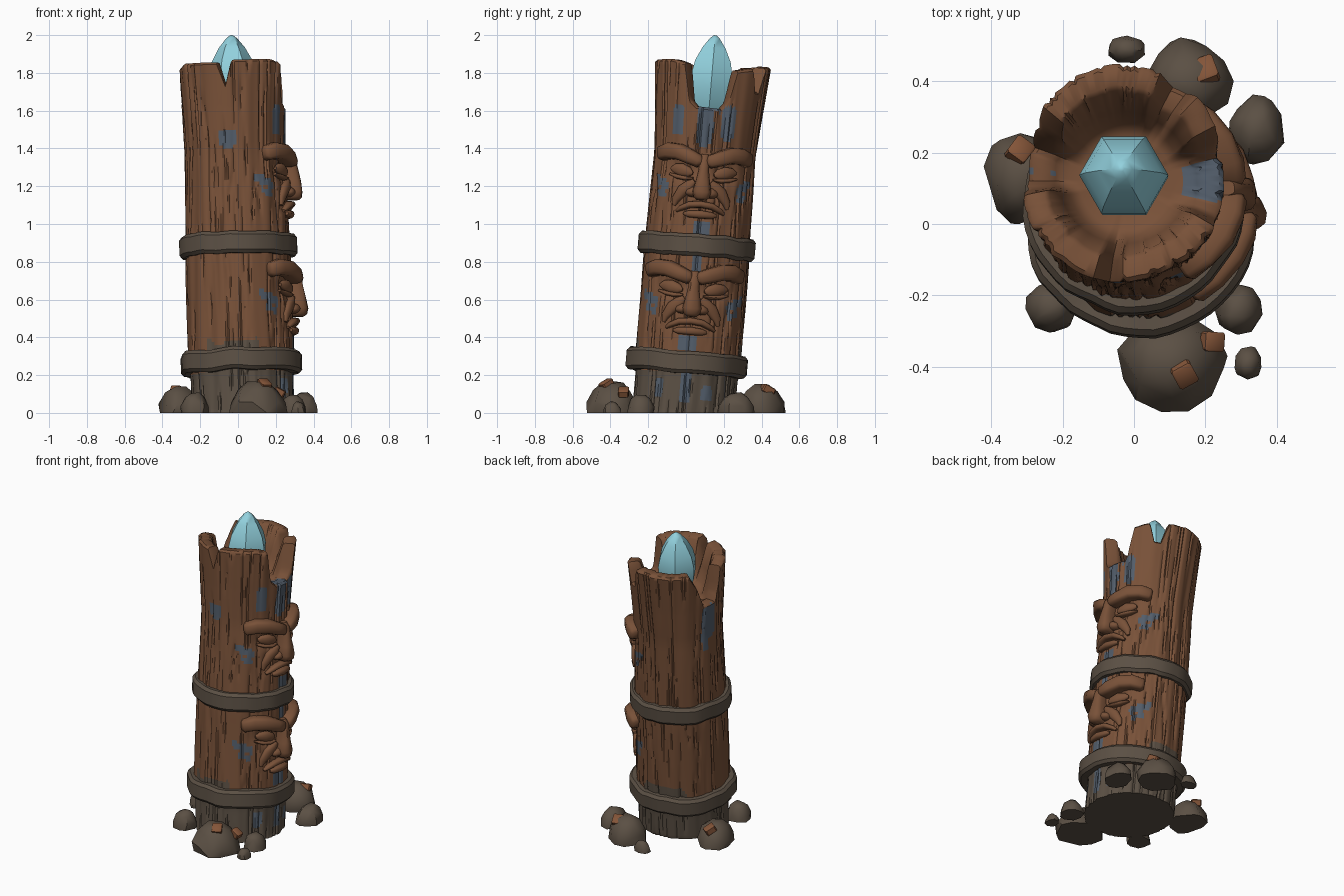
import bpy, bmesh, math, random
from mathutils import Vector, Matrix, noise

if "Cube" in bpy.data.objects:
    bpy.data.objects.remove(bpy.data.objects["Cube"])

random.seed(4)


def material(name, rgb):
    m = bpy.data.materials.new(name)
    m.diffuse_color = (*rgb, 1)
    m.use_nodes = True
    m.node_tree.nodes["Principled BSDF"].inputs["Base Color"].default_value = m.diffuse_color
    return m


WOOD = material("brown wood", (0.19, 0.083, 0.040))
STONE = material("grey stone", (0.105, 0.080, 0.058))
PAINT = material("blue paint", (0.085, 0.110, 0.145))
CRYSTAL = material("pale crystal", (0.29, 0.64, 0.73))
CHIP = material("orange chip", (0.23, 0.090, 0.040))

# The whole pole leans backwards and slightly to the left
AXIS = Vector((-0.03, 0.085, 1)).normalized()
LEAN = Matrix.Translation((0.025, -0.015, 0)) @ \
    Vector((0, 0, 1)).rotation_difference(AXIS).to_matrix().to_4x4()


def finish(name, bm, mats, lean=True, angle=38):
    if lean:
        bm.transform(LEAN)
    for v in bm.verts:
        v.co.z = max(v.co.z, 0)
    bmesh.ops.recalc_face_normals(bm, faces=bm.faces[:])
    me = bpy.data.meshes.new(name)
    bm.to_mesh(me)
    bm.free()
    for m in mats:
        me.materials.append(m)
    for p in me.polygons:
        p.use_smooth = True
    me.set_sharp_from_angle(angle=math.radians(angle))
    ob = bpy.data.objects.new(name, me)
    bpy.context.collection.objects.link(ob)
    return ob


def skin(bm, rings, closed=True, cap=False, loop=False):
    """Bridge rows of points with quads."""
    rows = [[bm.verts.new(p) for p in r] for r in rings]
    n = len(rows[0])
    pairs = list(zip(rows, rows[1:])) + ([(rows[-1], rows[0])] if loop else [])
    for a, b in pairs:
        for i in range(n if closed else n - 1):
            k = (i + 1) % n
            bm.faces.new((a[i], a[k], b[k], b[i]))
    if cap:
        bm.faces.new(rows[0][::-1])
        bm.faces.new(rows[-1])


def polar(deg, r, z):
    a = math.radians(deg)
    return Vector((r * math.cos(a), r * math.sin(a), z))


def lerp_table(tab, x):
    for (x0, y0), (x1, y1) in zip(tab, tab[1:]):
        if x0 <= x <= x1:
            return y0 + (y1 - y0) * (x - x0) / (x1 - x0)
    return tab[-1][1]


# Hollow log with a broken rim
RIM = [(-180, 1.60), (-174, 1.66), (-168, 1.82), (-150, 1.84), (-106, 1.83), (-98, 1.71),
       (-91, 1.84), (-45, 1.845), (-30, 1.83), (-23, 1.64), (-14, 1.605), (14, 1.60),
       (21, 1.64), (28, 1.81), (47, 1.83), (54, 1.71), (62, 1.71), (70, 1.84),
       (90, 1.85), (140, 1.84), (150, 1.75), (160, 1.61), (180, 1.60)]
RADIUS = [(-1, 0.27), (0.18, 0.27), (0.3, 0.28), (0.8, 0.28), (1.4, 0.268), (1.6, 0.272), (1.9, 0.283)]
FACES = (0, 0.62)


def log_radius(deg, z):
    r = lerp_table(RADIUS, z)
    r += max(0, z - 1.35) * 0.05 * abs(math.sin(math.radians(deg)))
    d = polar(deg, 1, 0)
    r += 0.010 * noise.noise((d.x * 5, d.y * 5, z * 1.3))
    crack = noise.noise((d.x * 9 + 7, d.y * 9, z * 0.9))
    r -= 0.012 * max(0, 1 - abs(crack) * 9)
    for f in FACES:                                   # eye sockets and mouth slit
        e = ((abs(deg) - 24) / 15) ** 2 + ((z - f - 0.655) / 0.05) ** 2
        r -= 0.03 * math.exp(-e)
        r -= 0.015 * math.exp(-(deg / 20) ** 2 - ((z - f - 0.455) / 0.02) ** 2)
    return r


# Painted patches: angle, height, half angle, half height, slope per degree
PATCHES = [(-2, .36, 10, .045, 0), (3, .97, 9, .045, 0), (1, .79, 6, .05, 0),
           (-32, .12, 6, .05, 0), (0, .13, 7, .08, 0), (25, .10, 7, .04, 0),
           (-35, 1.54, 7, .085, 0), (-3, 1.52, 10, .11, 0), (24, 1.54, 8, .09, 0),
           (-98, 1.44, 10, .05, 0), (170, 1.5, 12, .11, 0), (162, 1.4, 5, .09, 0)]
for f in FACES:
    for s in (-1, 1):
        PATCHES += [(s * 55, f + .59, 14, .026, s * .0018), (s * 52, f + .53, 9, .018, s * .0018)]


def inside(p, deg, z):
    da = deg - p[0]
    return (da / p[2]) ** 4 + ((z - p[1] - da * p[4]) / p[3]) ** 4 < 1


def log():
    n, low, up = 180, 82, 14
    degs = [-180 + 360 * i / n for i in range(n)]
    tops = [lerp_table(RIM, d) for d in degs]
    rings = []
    for j in range(low + 1):
        z = -0.05 + 1.61 * j / low
        rings.append([polar(d, log_radius(d, z), z) for d in degs])
    for j in range(1, up + 1):
        zs = [1.56 + (h - 1.56) * j / up for h in tops]
        rings.append([polar(d, log_radius(d, z), z) for d, z in zip(degs, zs)])
    for inset, rise in ((0.012, 0.012), (0.06, 0.012), (0.075, 0.0)):
        rings.append([polar(d, log_radius(d, h) - inset, h + rise) for d, h in zip(degs, tops)])
    for r, t in ((0.185, 0.5), (0.16, 0.1), (0.13, 0.0), (0.01, 0.0)):
        rings.append([polar(d, r, 1.59 + (h - 1.59) * t) for d, h in zip(degs, tops)])
    bm = bmesh.new()
    skin(bm, rings, cap=True)
    for face in bm.faces:
        c = face.calc_center_median()
        deg, r = math.degrees(math.atan2(c.y, c.x)), math.hypot(c.x, c.y)
        jag = 0.03 * noise.noise((c.x * 14, c.y * 14, 0))
        if any(inside(p, deg, c.z) for p in PATCHES) and r > 0.2 \
                or (abs(deg) < 14 and 0.15 < r < 0.27 and 1.58 < c.z < 1.64):
            face.material_index = 2
        elif c.z < 0.21 or (70 < abs(deg) < 130 and c.z < 0.375 + jag * 1.5):
            face.material_index = 1
    finish("log", bm, [WOOD, STONE, PAINT], angle=45)


log()


# Two rough stone bands
def band(name, z, r, hh):
    prof = [(0.25, -hh), (r - .016, -hh), (r, -hh + .018), (r, hh - .018), (r - .016, hh), (0.25, hh)]
    rings = []
    for i in range(48):
        d = 360 * i / 48
        v = polar(d, 3, z * 5)
        w, b = 0.012 * noise.noise(v), 0.012 * noise.noise(v + Vector((9, 3, 1)))
        rings.append([polar(d, pr + (w if pr > .26 else 0), z + pz + b) for pr, pz in prof])
    bm = bmesh.new()
    skin(bm, rings, loop=True)
    finish(name, bm, [STONE])


band("lower_band", 0.265, 0.322, 0.058)
band("upper_band", 0.885, 0.309, 0.058)


# Carved features: rounded bars lofted over the log surface
# stations: angle, height, half width, half depth
def carve(name, stations, side=1, dz=0, power=0.6):
    pts = [(s[0] * side, s[1] + dz, s[2], s[3]) for s in stations]
    rings = []
    for i, (a, z, w, d) in enumerate(pts):
        p, q = pts[max(i - 1, 0)], pts[min(i + 1, len(pts) - 1)]
        t = Vector((math.radians(q[0] - p[0]) * 0.3, q[1] - p[1])).normalized()
        base = lerp_table(RADIUS, z)
        ring = []
        for k in range(16):
            c, s = math.cos(k * math.tau / 16), math.sin(k * math.tau / 16)
            c, s = math.copysign(abs(c) ** power, c), math.copysign(abs(s) ** power, s)
            rough = 1 + 0.12 * noise.noise((a * .1, z * 9, k * .5))
            ring.append(polar(a - math.degrees(t.y * w * c / 0.3), base + d * s * rough, z + t.x * w * c))
        rings.append(ring)
    bm = bmesh.new()
    skin(bm, rings, cap=True)
    finish(name, bm, [WOOD], angle=50)


BROW = [(-57, .735, .022, .03), (-54, .737, .040, .045), (-42, .752, .044, .055), (-28, .748, .043, .062),
        (-15, .725, .040, .066), (-6, .708, .036, .062), (-3, .703, .022, .05)]
EYE = [(-39, .66, .008, .01), (-34, .66, .026, .016), (-25, .655, .034, .022), (-16, .645, .026, .018), (-12, .64, .008, .01)]
LID = [(-40, .63, .006, .012), (-30, .618, .012, .022), (-20, .612, .012, .024), (-11, .615, .006, .015)]
CHEEK = [(-9, .60, .015, .02), (-14, .575, .032, .026), (-22, .545, .034, .024), (-29, .50, .024, .018), (-31, .465, .01, .01)]
NOSE = [(0, .745, .022, .03), (0, .72, .028, .05), (0, .66, .030, .060), (0, .60, .040, .074),
        (0, .545, .050, .084), (0, .515, .042, .078), (0, .502, .025, .06)]
WING = [(-17, .535, .008, .02), (-15, .537, .020, .036), (-10, .542, .028, .046), (-5, .545, .024, .04)]
LIP = [(-27, .437, .008, .012), (-22, .452, .014, .024), (-12, .474, .018, .034), (0, .480, .018, .038),
       (12, .474, .018, .034), (22, .452, .014, .024), (27, .437, .008, .012)]
CHIN = [(-18, .425, .008, .012), (-13, .425, .018, .024), (0, .427, .022, .030), (13, .425, .018, .024), (18, .425, .008, .012)]
for label, dz in zip(("lower", "upper"), FACES):
    for hand, side in (("left", 1), ("right", -1)):
        for part, st in (("brow", BROW), ("eye", EYE), ("eyelid", LID), ("cheek", CHEEK), ("nostril", WING)):
            carve(f"{label}_{hand}_{part}", st, side, dz, 0.6 if part == "brow" else 0.9)
    for part, st in (("nose", NOSE), ("upper_lip", LIP), ("lower_lip", CHIN)):
        carve(f"{label}_{part}", st, 1, dz, 0.75)

# Six-sided crystal standing in the hollow
bm = bmesh.new()
skin(bm, [[polar(60 * k, r, z) for k in range(6)] for r, z in
          ((.06, 1.57), (.09, 1.62), (.122, 1.72), (.125, 1.80), (.108, 1.87), (.07, 1.94), (.03, 1.99), (.008, 2.007))],
     cap=True)
finish("crystal", bm, [CRYSTAL], angle=42)


# Boulders around the foot: centre, half sizes, height
def rock(name, x, y, rx, ry, h):
    bm = bmesh.new()
    for count, f, t in ((9, 1, 0), (8, .97, .35), (7, .72, .78), (4, .38, 1)):
        off = random.random() * 6
        for k in range(count):
            a = off + (k + random.uniform(-.25, .25)) * math.tau / count
            s = f * random.uniform(.9, 1.04)
            bm.verts.new((x + rx * s * math.cos(a), y + ry * s * math.sin(a), h * t * random.uniform(.9, 1.0)))
    hull = bmesh.ops.convex_hull(bm, input=bm.verts[:])
    loose = [g for g in bm.verts if not g.link_faces]
    bmesh.ops.delete(bm, geom=loose, context='VERTS')
    bmesh.ops.dissolve_limit(bm, angle_limit=0.2, verts=bm.verts[:], edges=bm.edges[:])
    finish(name, bm, [STONE], lean=False, angle=42)


ROCKS = [(.105, -.385, .155, .145, .17), (-.31, .13, .115, .13, .14), (-.23, -.23, .075, .075, .11),
         (.345, .265, .08, .10, .11), (.29, -.24, .07, .075, .10), (.32, -.39, .04, .05, .06),
         (-.02, .49, .055, .04, .07), (.155, .40, .125, .125, .16)]
for i, r in enumerate(ROCKS):
    rock(f"rock_{i + 1}", *r)

# Wooden chips lying on the boulders
for i, (x, y, z, s) in enumerate(((.14, -.42, .15, .06), (.22, -.33, .11, .055), (-.32, .205, .115, .06), (.20, .43, .12, .065))):
    bm = bmesh.new()
    bmesh.ops.create_cube(bm, size=1)
    bmesh.ops.bevel(bm, geom=bm.edges[:], offset=0.1, segments=1, affect='EDGES')
    rot = Matrix.Rotation(0.5 + i, 4, 'Z') @ Matrix.Rotation(0.5, 4, 'X')
    bm.transform(Matrix.Translation((x, y, z)) @ rot @ Matrix.Diagonal((s, s * 1.1, s * .7, 1)))
    finish(f"chip_{i + 1}", bm, [CHIP], lean=False)
